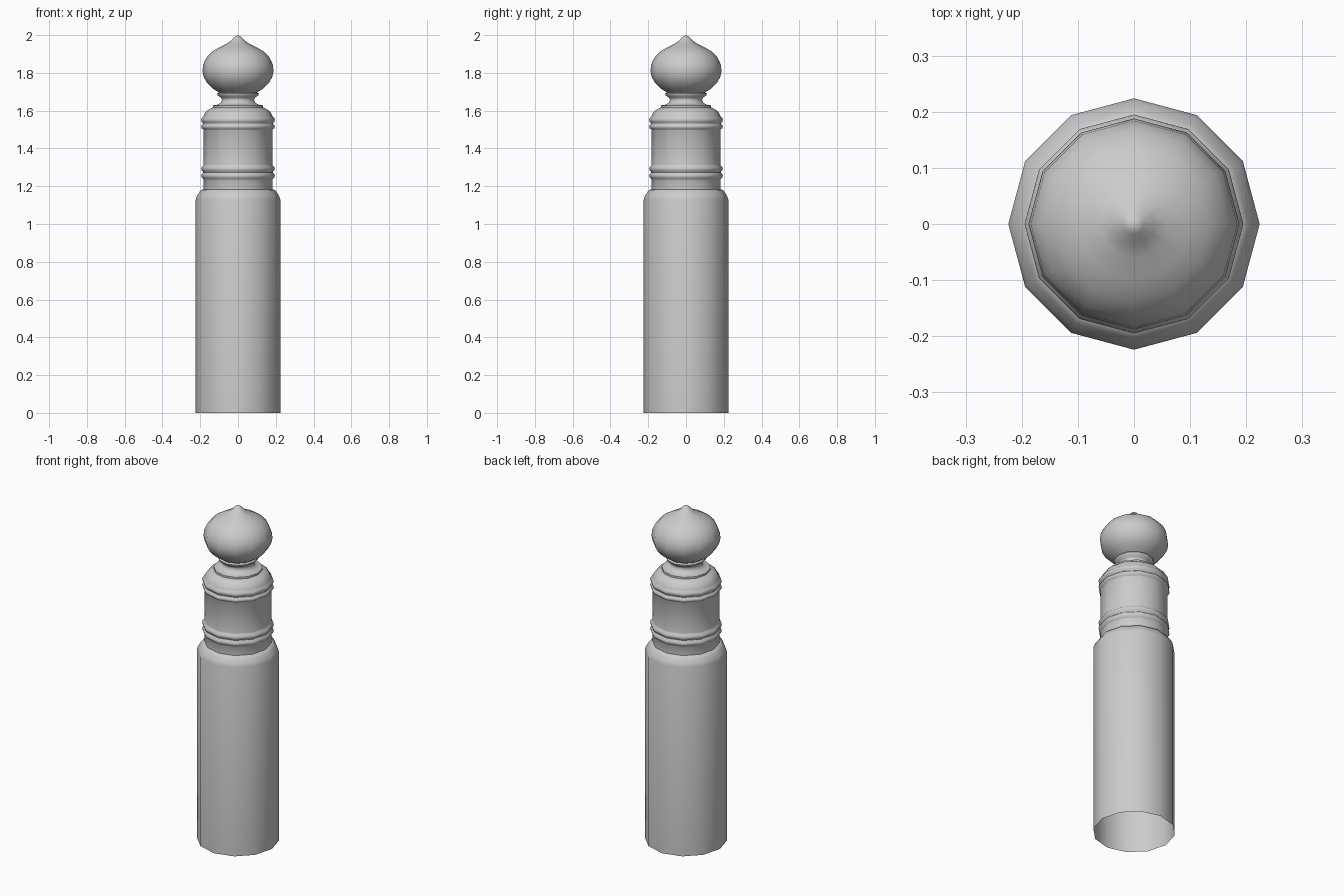
import bpy
import math

cube = bpy.data.objects.get("Cube")
if cube:
    bpy.data.objects.remove(cube, do_unlink=True)

SIDES = 12

stone = bpy.data.materials.new("grey_metal")
stone.use_nodes = True
stone.diffuse_color = (0.6, 0.6, 0.6, 1)
stone.node_tree.nodes["Principled BSDF"].inputs["Base Color"].default_value = (0.6, 0.6, 0.6, 1)


def lathe(name, profile, angle=50):
    """Spin a (radius, height) profile around z; radius 0 makes a single tip."""
    verts, rings, faces = [], [], []
    for r, z in profile:
        count = SIDES if r > 0 else 1
        rings.append([len(verts) + i for i in range(count)])
        for i in range(count):
            a = math.tau * i / SIDES
            verts.append((r * math.cos(a), r * math.sin(a), z))
    for low, high in zip(rings, rings[1:]):
        for i in range(SIDES):
            j = (i + 1) % SIDES
            if len(high) == 1:
                faces.append((low[i], low[j], high[0]))
            else:
                faces.append((low[i], low[j], high[j], high[i]))
    mesh = bpy.data.meshes.new(name)
    mesh.from_pydata(verts, [], faces)
    mesh.materials.append(stone)
    obj = bpy.data.objects.new(name, mesh)
    bpy.context.collection.objects.link(obj)
    bpy.ops.object.select_all(action="DESELECT")
    obj.select_set(True)
    bpy.context.view_layer.objects.active = obj
    bpy.ops.object.shade_smooth_by_angle(angle=math.radians(angle))
    return obj


def bead(z, inner=0.184, outer=0.195, half=0.018):
    """Profile points of one rounded ring."""
    return [(inner, z - half), (outer - 0.002, z - half * 0.5), (outer, z),
            (outer - 0.002, z + half * 0.5), (inner, z + half)]


# Open-bottomed main post with a rounded shoulder
lathe("post_body", [(0.224, 0), (0.224, 1.13), (0.218, 1.148),
                    (0.205, 1.168), (0.196, 1.18), (0.183, 1.183)])

# Narrower collar with two pairs of beads and a domed top
lathe("collar", [(0.183, 1.18), (0.183, 1.235)] + bead(1.255) + bead(1.292)
      + [(0.183, 1.315), (0.183, 1.498)] + bead(1.515, half=0.015) + bead(1.55)
      + [(0.183, 1.572), (0.172, 1.592), (0.155, 1.607), (0.133, 1.617)])

# Flared neck between the collar and the finial
lathe("neck", [(0.133, 1.617), (0.133, 1.628), (0.108, 1.632), (0.092, 1.642),
               (0.085, 1.657), (0.09, 1.67), (0.108, 1.68), (0.11, 1.69),
               (0.102, 1.697)])

# Onion-shaped finial
lathe("finial", [(0.102, 1.697), (0.135, 1.718), (0.165, 1.748), (0.182, 1.78),
                 (0.188, 1.81), (0.184, 1.845), (0.168, 1.88), (0.138, 1.912),
                 (0.1, 1.935), (0.062, 1.953), (0.036, 1.97), (0.018, 1.99),
                 (0, 2.0)])
